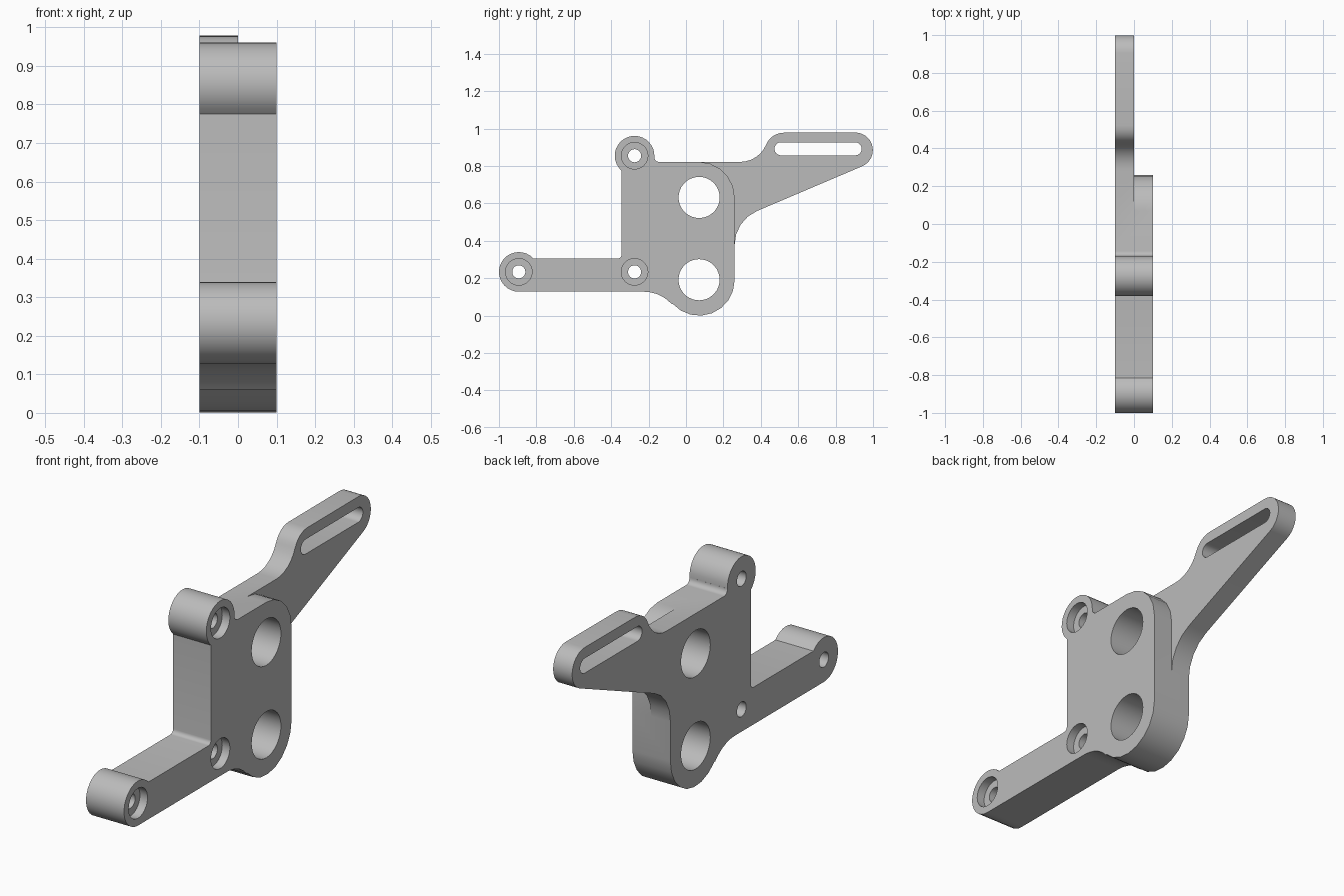
import bpy, bmesh
from math import cos, sin, radians, ceil

if "Cube" in bpy.data.objects:
    bpy.data.objects.remove(bpy.data.objects["Cube"], do_unlink=True)

metal = bpy.data.materials.new("plain grey")
metal.use_nodes = True
grey = (0.5, 0.5, 0.5, 1)
metal.diffuse_color = grey
metal.node_tree.nodes["Principled BSDF"].inputs["Base Color"].default_value = grey


def arc(y, z, r, start, end, step=12):
    """Points on an arc in the side plane, angles in degrees."""
    n = ceil(abs(end - start) / step)
    angles = [radians(start + (end - start) * i / n) for i in range(n + 1)]
    return [(y + r * cos(a), z + r * sin(a)) for a in angles]


def circle(y, z, r):
    return arc(y, z, r, 0, 360, 10)[:-1]


def plates(name, profiles, x0, x1):
    """Extrude closed side profiles from x0 to x1 as one object."""
    bm = bmesh.new()
    for points in profiles:
        face = bm.faces.new([bm.verts.new((x0, y, z)) for y, z in points])
        moved = bmesh.ops.extrude_face_region(bm, geom=[face])["geom"]
        verts = [v for v in moved if isinstance(v, bmesh.types.BMVert)]
        bmesh.ops.translate(bm, verts=verts, vec=(x1 - x0, 0, 0))
    bmesh.ops.recalc_face_normals(bm, faces=bm.faces)
    mesh = bpy.data.meshes.new(name)
    bm.to_mesh(mesh)
    bm.free()
    obj = bpy.data.objects.new(name, mesh)
    bpy.context.collection.objects.link(obj)
    mesh.materials.append(metal)
    return obj


def cut(target, cutter):
    mod = target.modifiers.new("cut", "BOOLEAN")
    mod.operation = "DIFFERENCE"
    mod.solver = "EXACT"
    mod.object = cutter
    bpy.ops.object.modifier_apply(modifier=mod.name)
    bpy.data.objects.remove(cutter, do_unlink=True)


# Bracket silhouette, clockwise from the low bolt boss
outline = (
    arc(-0.894, 0.234, 0.106, 270, 42)             # low boss
    + arc(-0.365, 0.325, 0.02, 270, 360, 18)       # inner corner
    + arc(-0.275, 0.855, 0.106, 228.7, -3.5)       # high boss
    + arc(-0.144, 0.847, 0.025, 176.5, 270, 18)
    + [(0.07, 0.822)]
    + arc(0.29, 0.972, 0.15, 270, 338)             # sweep up to slotted arm
    + arc(0.522, 0.878, 0.1, 158, 90)
    + arc(0.905, 0.885, 0.094, 90, -67)            # arm tip
    + arc(0.456, 0.379, 0.196, 113, 180, 18)       # under the arm
    + arc(0.07, 0.19, 0.19, 0, -138.2, 18)         # rounded foot
    + arc(-0.225, -0.072, 0.2, 41.8, 90)
)
bracket = plates("mounting_bracket", [outline], -0.1, 0.1)
bpy.context.view_layer.objects.active = bracket
bracket.select_set(True)

# Step that thins the arm to half depth
step = arc(0.07, 0.632, 0.19, 90, 0, 18) + [
    (0.26, 0.379), (0.28, 0.35), (1.1, 0.35), (1.1, 1.1), (0.07, 1.1)]
cut(bracket, plates("arm_step_cutter", [step], 0, 0.2))

# Bolt recesses, then all through holes and the slot
bolts = [(-0.894, 0.234), (-0.275, 0.234), (-0.275, 0.855)]
cut(bracket, plates("recess_cutter", [circle(y, z, 0.071) for y, z in bolts], 0.06, 0.2))
holes = [circle(y, z, 0.035) for y, z in bolts]
holes += [circle(0.07, z, 0.11) for z in (0.192, 0.632)]
holes.append(arc(0.508, 0.892, 0.035, 90, 270) + arc(0.904, 0.892, 0.035, -90, 90))
cut(bracket, plates("hole_cutter", holes, -0.2, 0.2))

bpy.ops.object.shade_smooth_by_angle(angle=radians(30))
